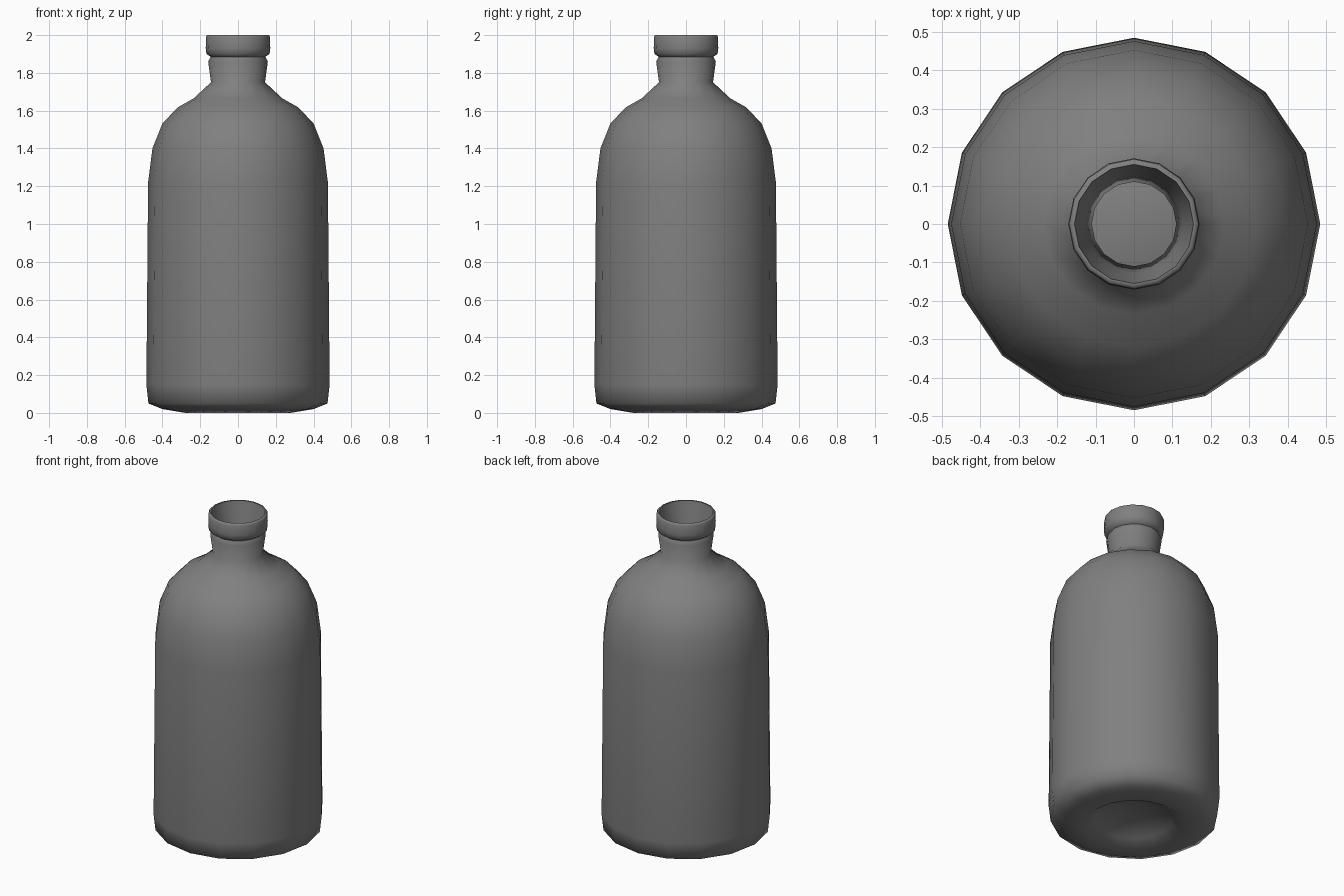
import bpy, bmesh, math

cube = bpy.data.objects.get("Cube")
if cube:
    bpy.data.objects.remove(cube, do_unlink=True)

SIDES = 16

glass = bpy.data.materials.new("dark grey")
glass.use_nodes = True
grey = (0.216, 0.216, 0.216, 1)
glass.diffuse_color = grey
glass.node_tree.nodes["Principled BSDF"].inputs["Base Color"].default_value = grey


def lathe(name, profile, material, smooth_angle):
    """Revolve a (radius, height) profile that starts and ends on the axis."""
    bm = bmesh.new()
    verts = [bm.verts.new((r, 0, z)) for r, z in profile]
    edges = [bm.edges.new(pair) for pair in zip(verts, verts[1:])]
    bmesh.ops.spin(bm, geom=verts + edges, cent=(0, 0, 0), axis=(0, 0, 1),
                   angle=math.tau, steps=SIDES, use_duplicate=False)
    bmesh.ops.remove_doubles(bm, verts=bm.verts, dist=0.0005)
    bmesh.ops.recalc_face_normals(bm, faces=bm.faces)
    mesh = bpy.data.meshes.new(name)
    bm.to_mesh(mesh)
    bm.free()
    mesh.materials.append(material)
    obj = bpy.data.objects.new(name, mesh)
    bpy.context.collection.objects.link(obj)
    bpy.ops.object.select_all(action='DESELECT')
    obj.select_set(True)
    bpy.context.view_layer.objects.active = obj
    bpy.ops.object.shade_smooth_by_angle(angle=math.radians(smooth_angle))
    return obj


# Hollowed underside
base = [(0, 0.08), (0.11, 0.075), (0.22, 0.04), (0.28, 0), (0.4, 0.02), (0.474, 0.05)]
# Outer wall and rounded shoulder
wall = [(0.485, 0.15), (0.476, 1.22), (0.453, 1.4), (0.4, 1.532),
        (0.32, 1.617), (0.235, 1.665), (0.143, 1.75)]
# Neck with a flared collar, then the lip
neck = [(0.158, 1.86), (0.145, 1.885)]
lip = [(0.167, 1.9), (0.171, 1.93), (0.169, 1.99), (0.164, 2), (0.155, 2)]
# Inside of the mouth and the hollow interior
inside = [(0.15, 1.97), (0.125, 1.87), (0.11, 1.75), (0.22, 1.63), (0.37, 1.51),
          (0.425, 1.39), (0.448, 1.2), (0.455, 0.15), (0.4, 0.07), (0.28, 0.05),
          (0.11, 0.11), (0, 0.115)]

lathe("bottle", base + wall + neck + lip + inside, glass, 75)
